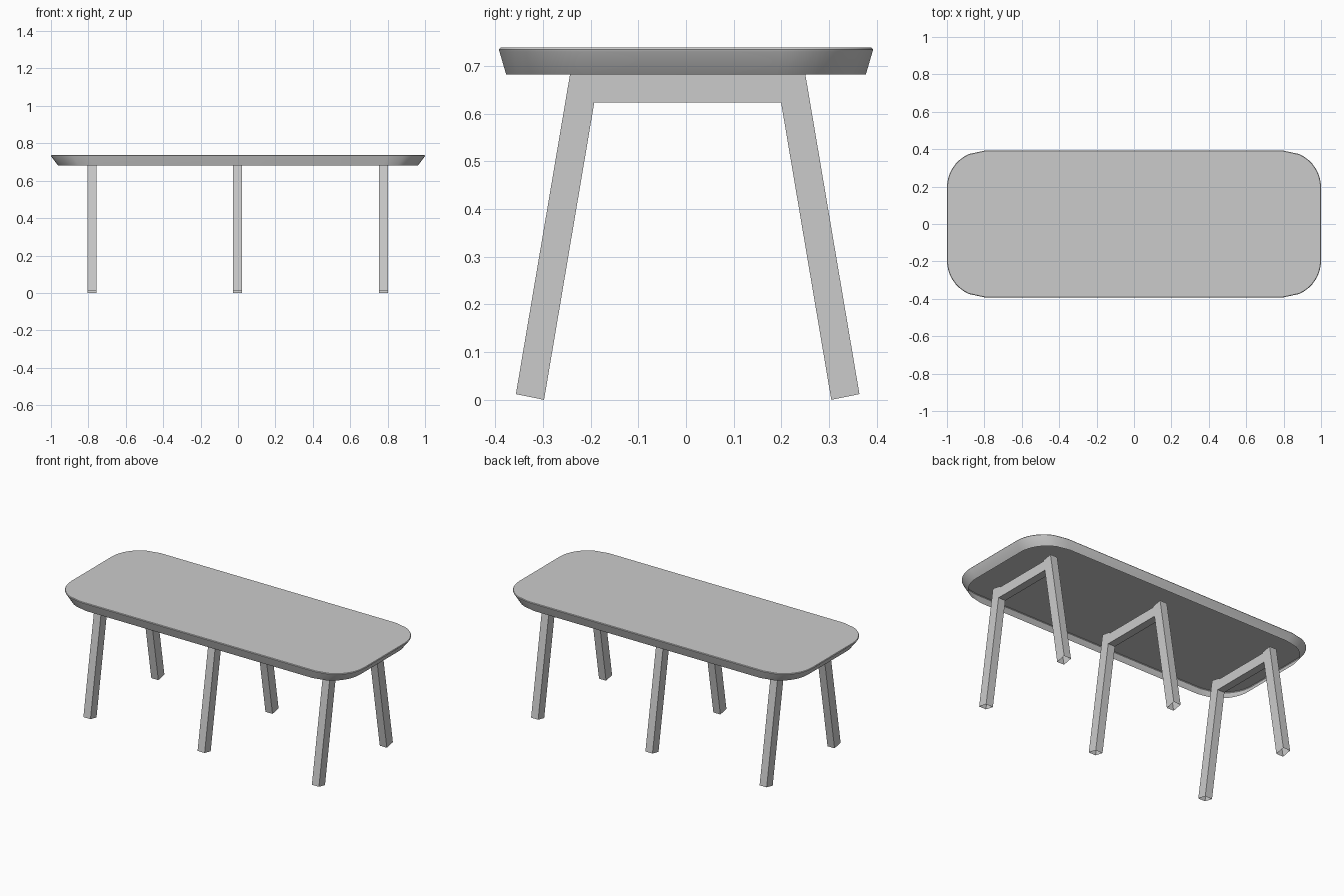
import bpy
import bmesh
from math import cos, sin, pi, radians

if "Cube" in bpy.data.objects:
    bpy.data.objects.remove(bpy.data.objects["Cube"])


def make_object(name, bm):
    mesh = bpy.data.meshes.new(name)
    bm.to_mesh(mesh)
    bm.free()
    obj = bpy.data.objects.new(name, mesh)
    bpy.context.collection.objects.link(obj)
    return obj


def bridge(bm, low, high):
    n = len(low)
    for i in range(n):
        j = (i + 1) % n
        bm.faces.new((low[i], low[j], high[j], high[i]))


def rounded_outline(hx, hy, rx, ry):
    # corner arcs end in one longer flat facet on the long sides
    angles = [radians(a) for a in (0, 8, 16, 24, 32, 40, 48, 56, 65, 90)]
    arc = [(hx - rx + rx * cos(a), hy - ry + ry * sin(a)) for a in angles]
    back = arc[::-1]
    return (arc + [(-x, y) for x, y in back]
            + [(-x, -y) for x, y in arc] + [(x, -y) for x, y in back])


# Tabletop: a thin shell, open underneath, sides tapering inwards to the bottom
bm = bmesh.new()
levels = [  # half x, half y, corner radii, z
    (0.963, 0.377, 0.193, 0.190, 0.682),
    (0.999, 0.391, 0.200, 0.196, 0.730),
    (1.000, 0.392, 0.200, 0.196, 0.734),
    (0.997, 0.389, 0.197, 0.193, 0.738),
]
rings = [[bm.verts.new((x, y, z)) for x, y in rounded_outline(hx, hy, rx, ry)]
         for hx, hy, rx, ry, z in levels]
for low, high in zip(rings, rings[1:]):
    bridge(bm, low, high)
bm.faces.new(rings[-1])
top = make_object("tabletop", bm)
bpy.context.view_layer.objects.active = top
top.select_set(True)
bpy.ops.object.shade_smooth_by_angle(angle=pi / 6)
top.select_set(False)


def tube(name, x, start, end):
    """Open-ended square tube between two edges given as ((y, z), (y, z))."""
    bm = bmesh.new()
    rings = []
    for (ya, za), (yb, zb) in (start, end):
        corners = ((-0.024, ya, za), (0.024, ya, za), (0.024, yb, zb), (-0.024, yb, zb))
        rings.append([bm.verts.new((x + dx, y + 0.0035, z)) for dx, y, z in corners])
    bridge(bm, *rings)
    bmesh.ops.recalc_face_normals(bm, faces=bm.faces)
    make_object(name, bm)


# Three trestles: two splayed legs with square-cut ends and a crossbar between them
for place, x in (("left", -0.78), ("middle", -0.002), ("right", 0.777)):
    for side, s in (("front", -1), ("back", 1)):
        tube(f"{place}_{side}_leg", x,
             ((s * 0.301, 0.0), (s * 0.360, 0.012)),
             ((s * 0.1845, 0.690), (s * 0.2434, 0.701)))
    tube(f"{place}_crossbar", x,
         ((-0.196, 0.623), (-0.186, 0.684)),
         ((0.196, 0.623), (0.186, 0.684)))
